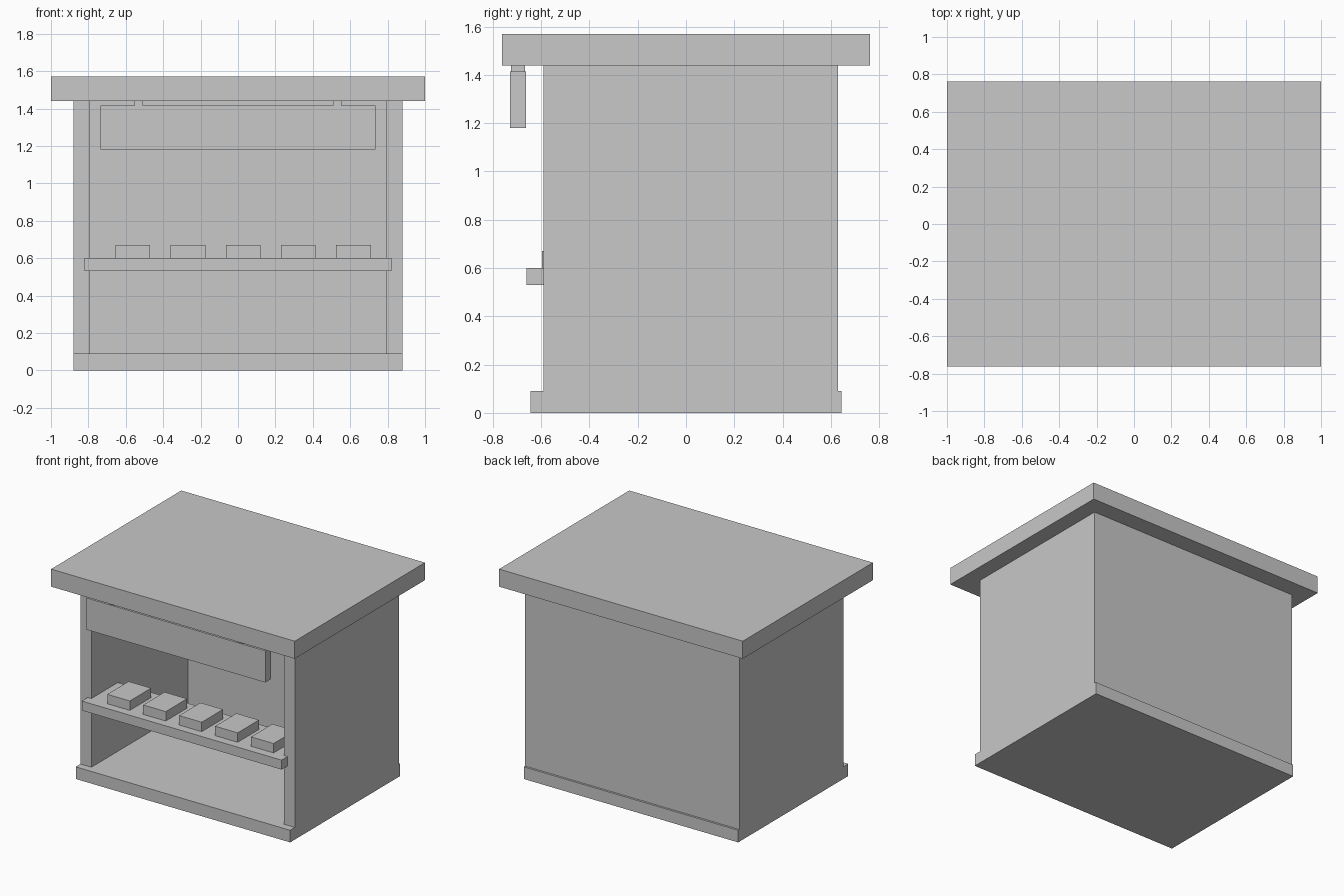
import bpy

default = bpy.data.objects.get("Cube")
if default:
    bpy.data.objects.remove(default, do_unlink=True)

# One plain grey for the whole stall
grey = bpy.data.materials.new("plain_grey")
grey.use_nodes = True
colour = (0.58, 0.58, 0.58, 1)
grey.diffuse_color = colour
for node in grey.node_tree.nodes:
    if node.type == 'BSDF_PRINCIPLED':
        node.inputs["Base Color"].default_value = colour


def box(name, x, y, z):
    """Box spanning the (low, high) range on each axis."""
    spans = (x, y, z)
    bpy.ops.mesh.primitive_cube_add(size=1)
    obj = bpy.context.object
    obj.name = name
    obj.location = [(a + b) / 2 for a, b in spans]
    obj.scale = [b - a for a, b in spans]
    bpy.ops.object.transform_apply(location=False, rotation=False, scale=True)
    obj.data.materials.append(grey)
    return obj


HALF, INNER = 0.88, 0.79        # outer and inner wall planes
FLOOR, EAVES = 0.09, 1.44       # top of base, underside of roof
FRONT, BACK = -0.59, 0.63

# Shell: base, walls and flat roof
box("base", (-HALF, HALF), (-0.645, 0.645), (0, FLOOR))
box("back_wall", (-INNER, INNER), (BACK - 0.09, BACK), (FLOOR, EAVES))
box("left_wall", (INNER, HALF), (FRONT, BACK), (FLOOR, EAVES))
box("right_wall", (-HALF, -INNER), (FRONT, BACK), (FLOOR, EAVES))
box("roof", (-1, 1), (-0.763, 0.763), (EAVES, 1.57))

# Serving counter with a row of goods
COUNTER_TOP = 0.60
box("counter", (-0.82, 0.82), (-0.66, -0.28), (0.53, COUNTER_TOP))
for i in range(5):
    x = -0.655 + 0.295 * i
    box(f"goods_box_{i + 1}", (x, x + 0.185), (-0.597, -0.347), (COUNTER_TOP, 0.67))

# Sign board hung under the front eaves
box("sign_board", (-0.735, 0.735), (-0.73, -0.662), (1.18, 1.415))
for side, x in (("left", 0.53), ("right", -0.53)):
    box(f"{side}_sign_hanger", (x - 0.023, x + 0.023), (-0.725, -0.667), (1.415, EAVES))
